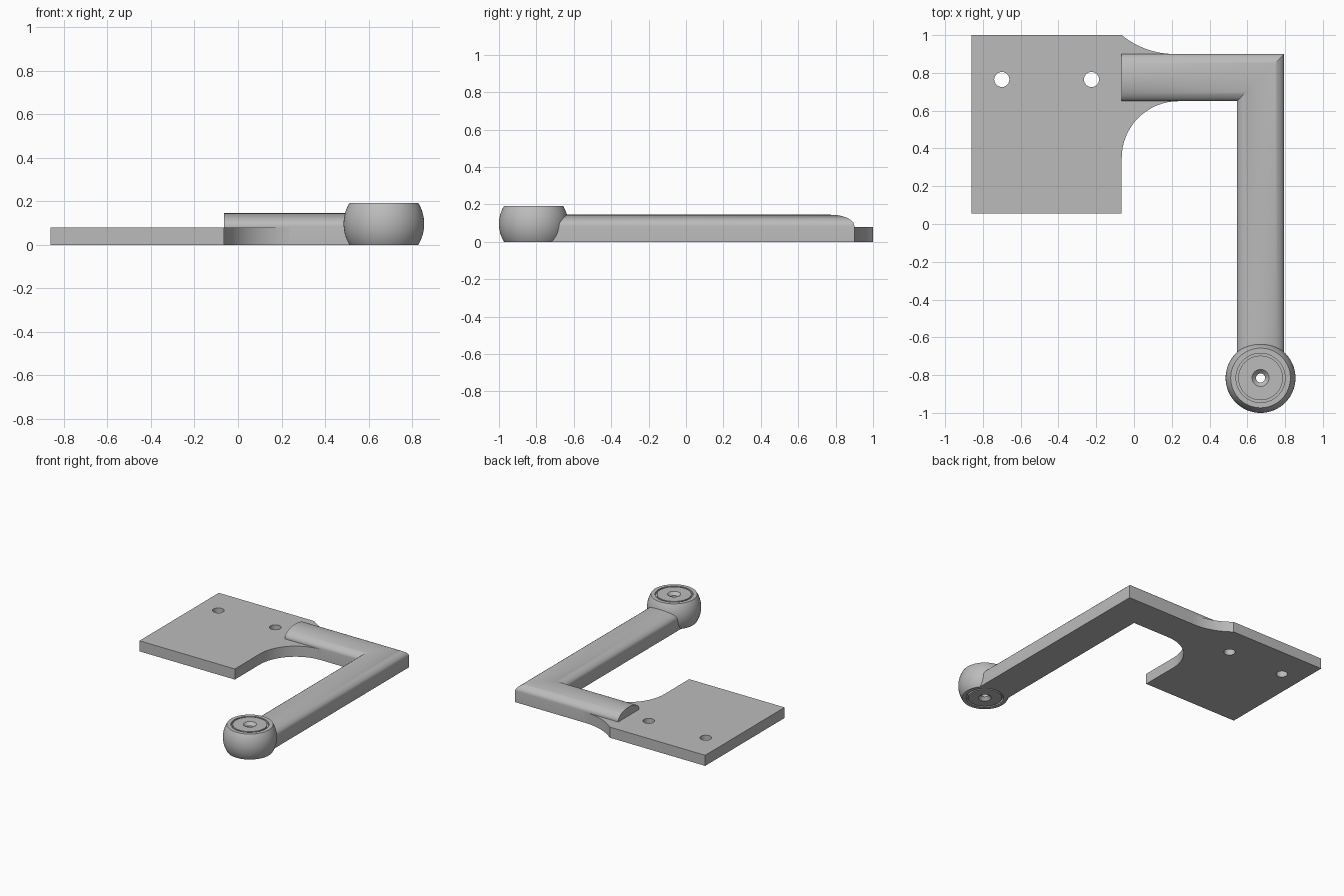
import bpy, bmesh, math

if "Cube" in bpy.data.objects:
    bpy.data.objects.remove(bpy.data.objects["Cube"], do_unlink=True)

grey = bpy.data.materials.new("plain grey")
grey.use_nodes = True
grey.diffuse_color = (0.5, 0.5, 0.5, 1)
grey.node_tree.nodes["Principled BSDF"].inputs["Base Color"].default_value = (0.5, 0.5, 0.5, 1)


def finish(bm, name, smooth=True):
    """Turn a bmesh into a named, coloured object."""
    bmesh.ops.recalc_face_normals(bm, faces=bm.faces[:])
    mesh = bpy.data.meshes.new(name)
    bm.to_mesh(mesh)
    bm.free()
    mesh.materials.append(grey)
    obj = bpy.data.objects.new(name, mesh)
    bpy.context.collection.objects.link(obj)
    bpy.ops.object.select_all(action='DESELECT')
    obj.select_set(True)
    bpy.context.view_layer.objects.active = obj
    if smooth:
        bpy.ops.object.shade_smooth_by_angle(angle=math.radians(30))
    return obj


def arc(cx, cy, r, start, end, steps=16):
    """Points on a circular arc, angles in radians."""
    angles = [start + (end - start) * i / steps for i in range(steps + 1)]
    return [(cx + r * math.cos(a), cy + r * math.sin(a)) for a in angles]


# Shared arm dimensions
HALF = 0.125
ARM_Y, ARM_X = 0.775, 0.67
BALL_Y = -0.815
EDGE_X = -0.065

# Mounting plate: outline with two concave fillets running into the arm
PLATE_T = 0.08
big = 0.442
span = math.asin(0.28 / big)
outline = [(-0.86, 1.0), (-0.86, 0.055), (EDGE_X, 0.055)]
outline += arc(EDGE_X + 0.3, ARM_Y - HALF - 0.3, 0.3, math.pi, math.pi / 2)
outline += arc(EDGE_X + 0.28, ARM_Y + HALF + big, big, -math.pi / 2, -math.pi / 2 - span)
bm = bmesh.new()
base = bm.faces.new([bm.verts.new((x, y, 0)) for x, y in outline])
top = bmesh.ops.extrude_face_region(bm, geom=[base])["geom"]
bmesh.ops.translate(bm, vec=(0, 0, PLATE_T),
                    verts=[g for g in top if isinstance(g, bmesh.types.BMVert)])
plate = finish(bm, "mounting_plate", smooth=False)

# Screw holes through the plate
for hole_x in (-0.70, -0.225):
    bpy.ops.mesh.primitive_cylinder_add(vertices=32, radius=0.04, depth=0.4,
                                        location=(hole_x, 0.765, 0.04))
    cutter = bpy.context.object
    cutter.name = "screw_hole_cutter"
    cutter.hide_render = True
    cut = plate.modifiers.new("screw_hole", 'BOOLEAN')
    cut.operation, cut.solver, cut.object = 'DIFFERENCE', 'EXACT', cutter
    bpy.context.view_layer.objects.active = plate
    bpy.ops.object.modifier_apply(modifier=cut.name)
    bpy.data.objects.remove(cutter, do_unlink=True)
bpy.ops.object.select_all(action='DESELECT')
plate.select_set(True)
bpy.ops.object.shade_smooth_by_angle(angle=math.radians(30))

# Bent arm: domed section swept along x, mitred, then along -y into the ball
STEPS = 24
across = [-HALF * math.cos(math.pi * i / STEPS) for i in range(STEPS + 1)]
dome = [0.085 + 0.06 * math.sin(math.pi * i / STEPS) for i in range(STEPS + 1)]
section = list(zip(across, dome)) + [(u, 0) for u in reversed(across)]
stations = [
    lambda u: (EDGE_X, ARM_Y + u),
    lambda u: (ARM_X + u, ARM_Y + u),
    lambda u: (ARM_X + u, BALL_Y + math.sqrt(0.15 ** 2 - u * u)),
]
bm = bmesh.new()
rings = [[bm.verts.new((*place(u), z)) for u, z in section] for place in stations]
n = len(section)
for a, b in zip(rings, rings[1:]):
    for i in range(n):
        j = (i + 1) % n
        bm.faces.new((a[i], a[j], b[j], b[i]))
for ring in (rings[0], rings[-1]):
    for i in range(STEPS):
        bm.faces.new((ring[i], ring[i + 1], ring[n - 2 - i], ring[n - 1 - i]))
finish(bm, "bent_arm")

# Pivot ball: truncated sphere with ring grooves and a countersunk through hole
R, MID = 0.185, 0.096
tilt = math.asin(MID / R)
upper = [(0.024, 0.074), (0.045, MID), (0.118, MID), (0.118, 0.076), (0.13, 0.076), (0.13, MID)]
profile = [(r, -z) for r, z in upper] + arc(0, 0, R, -tilt, tilt) + upper[::-1]
bm = bmesh.new()
ring = [bm.verts.new((ARM_X + r, BALL_Y, MID + z)) for r, z in profile]
edges = [bm.edges.new((ring[i], ring[(i + 1) % len(ring)])) for i in range(len(ring))]
bmesh.ops.spin(bm, geom=ring + edges, cent=(ARM_X, BALL_Y, 0), axis=(0, 0, 1),
               angle=2 * math.pi, steps=64)
bmesh.ops.remove_doubles(bm, verts=bm.verts[:], dist=0.0002)
finish(bm, "pivot_ball")
